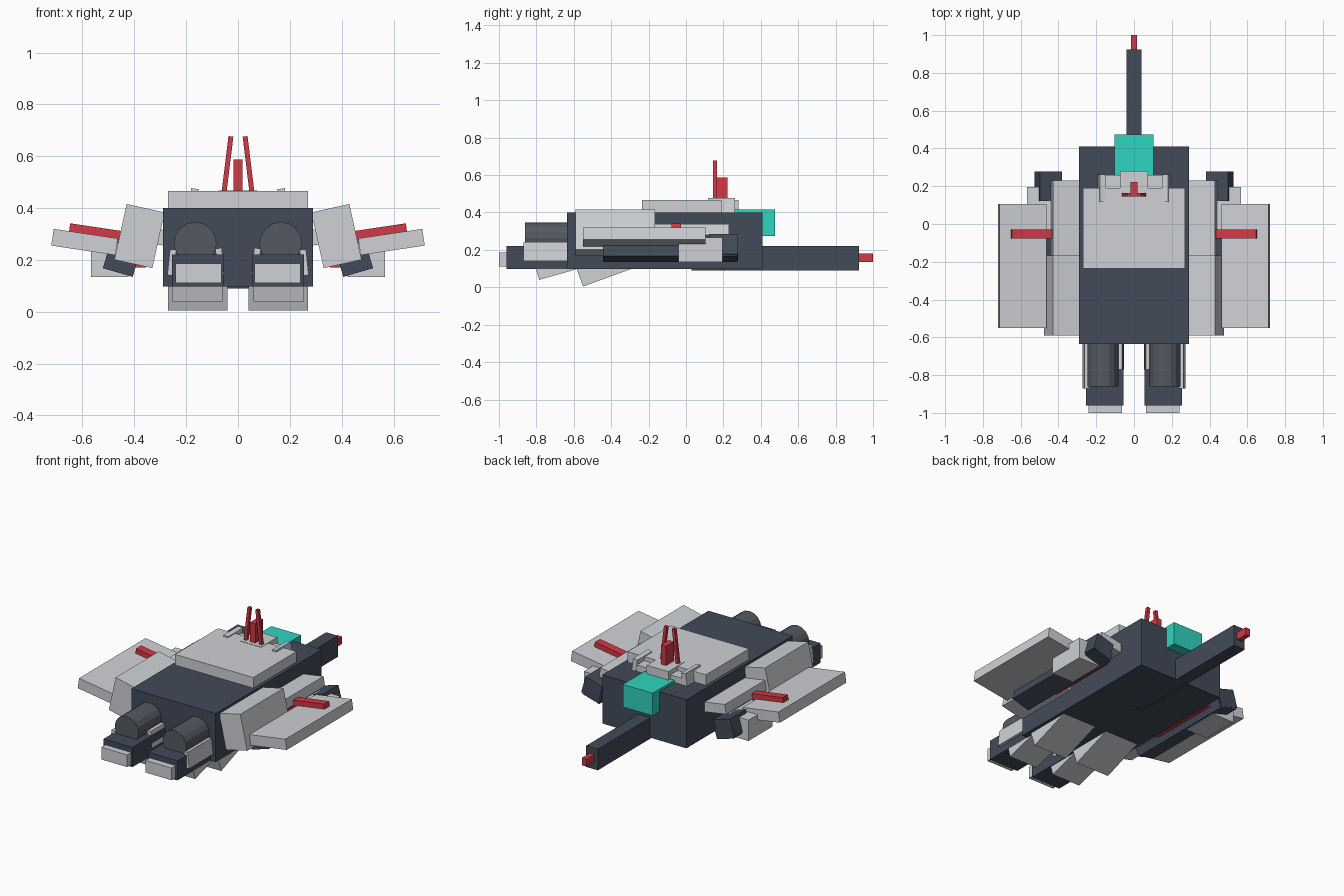
import bpy, math

if "Cube" in bpy.data.objects:
    bpy.data.objects.remove(bpy.data.objects["Cube"])


def material(name, rgb):
    m = bpy.data.materials.new(name)
    m.diffuse_color = (*rgb, 1)
    m.use_nodes = True
    m.node_tree.nodes["Principled BSDF"].inputs["Base Color"].default_value = m.diffuse_color
    return m


LIGHT = material("light_armor", (0.62, 0.64, 0.67))
DARK = material("dark_frame", (0.055, 0.07, 0.10))
GREY = material("thruster_grey", (0.09, 0.10, 0.12))
RED = material("red_trim", (0.65, 0.04, 0.06))
TEAL = material("teal_glass", (0.03, 0.66, 0.53))


def box(name, center, size, mat, tilt=0.0, pitch=0.0):
    """Box from centre and size; tilt raises the +x edge, pitch raises the +y edge (degrees)."""
    bpy.ops.mesh.primitive_cube_add(size=1, location=center,
                                    rotation=(math.radians(pitch), -math.radians(tilt), 0))
    o = bpy.context.object
    o.name = name
    o.scale = size
    bpy.ops.object.transform_apply(location=False, rotation=False, scale=True)
    o.data.materials.append(mat)
    return o


def span(name, x, y, z, mat):
    """Upright box from its min/max extents."""
    return box(name, [(a + b) / 2 for a, b in (x, y, z)], [b - a for a, b in (x, y, z)], mat)


def pair(name, center, size, mat, tilt=0.0, pitch=0.0):
    for side, s in (("left", -1), ("right", 1)):
        box(f"{name}_{side}", (s * center[0], center[1], center[2]), size, mat, s * tilt, pitch)


# Hull, deck plate, cockpit and nose cannon
span("hull", (-0.29, 0.29), (-0.635, 0.41), (0.097, 0.40), DARK)
span("deck_plate", (-0.27, 0.27), (-0.235, 0.19), (0.39, 0.466), LIGHT)
span("cockpit_glass", (-0.103, 0.103), (0.25, 0.475), (0.275, 0.415), TEAL)
span("cannon_barrel", (-0.04, 0.04), (0.03, 0.925), (0.09, 0.222), DARK)
span("cannon_muzzle", (-0.016, 0.016), (0.92, 1.0), (0.135, 0.182), RED)

# Sensor head with crest and antennae
span("head_base", (-0.17, 0.17), (0.13, 0.26), (0.39, 0.44), LIGHT)
span("head_brow", (-0.075, 0.075), (0.12, 0.28), (0.39, 0.468), LIGHT)
pair("head_cheek", (0.172, 0.19, 0.43), (0.03, 0.145, 0.09), LIGHT, tilt=8)
span("head_crest", (-0.018, 0.018), (0.145, 0.222), (0.42, 0.588), RED)
pair("antenna", (0.041, 0.155, 0.565), (0.019, 0.02, 0.225), RED, tilt=7)

# Shoulder armour, forearm covers and wings
pair("shoulder_armor", (0.38, -0.378, 0.292), (0.15, 0.425, 0.22), LIGHT, tilt=12.5)
pair("forearm_cover", (0.357, 0.02, 0.297), (0.155, 0.42, 0.06), LIGHT, tilt=9)
pair("wing_plate", (0.592, -0.222, 0.269), (0.25, 0.655, 0.065), LIGHT, tilt=8.5)
pair("wing_stripe", (0.541, -0.053, 0.307), (0.22, 0.05, 0.036), RED, tilt=8.5)

# Folded arms slung under the wings
pair("arm_beam", (0.455, -0.085, 0.181), (0.12, 0.72, 0.062), DARK, tilt=16)
pair("hand_block", (0.455, 0.2, 0.215), (0.12, 0.155, 0.11), DARK, tilt=16)
pair("arm_pod", (0.495, 0.078, 0.2), (0.145, 0.235, 0.13), LIGHT)
pair("arm_trim", (0.377, -0.03, 0.187), (0.045, 0.45, 0.032), RED)

# Folded legs with feet, shin plates and belly flaps
pair("foot", (0.155, -0.765, 0.159), (0.2, 0.39, 0.122), DARK)
pair("toe_cap", (0.153, -0.95, 0.149), (0.178, 0.1, 0.076), LIGHT)
pair("outer_shin_plate", (0.255, -0.74, 0.19), (0.025, 0.26, 0.1), LIGHT, tilt=6)
pair("inner_shin_plate", (0.07, -0.69, 0.195), (0.025, 0.16, 0.1), LIGHT, tilt=-6)
pair("rear_flap", (0.157, -0.693, 0.118), (0.195, 0.22, 0.1), LIGHT, pitch=16)
pair("belly_flap", (0.155, -0.43, 0.112), (0.23, 0.3, 0.12), LIGHT, pitch=20)

# Thruster drums on top of the legs
for side, s in (("left", -1), ("right", 1)):
    bpy.ops.mesh.primitive_cylinder_add(vertices=16, radius=0.082, depth=0.28,
                                        location=(s * 0.165, -0.72, 0.264),
                                        rotation=(math.pi / 2, 0, 0))
    drum = bpy.context.object
    drum.name = f"thruster_{side}"
    drum.data.materials.append(GREY)
